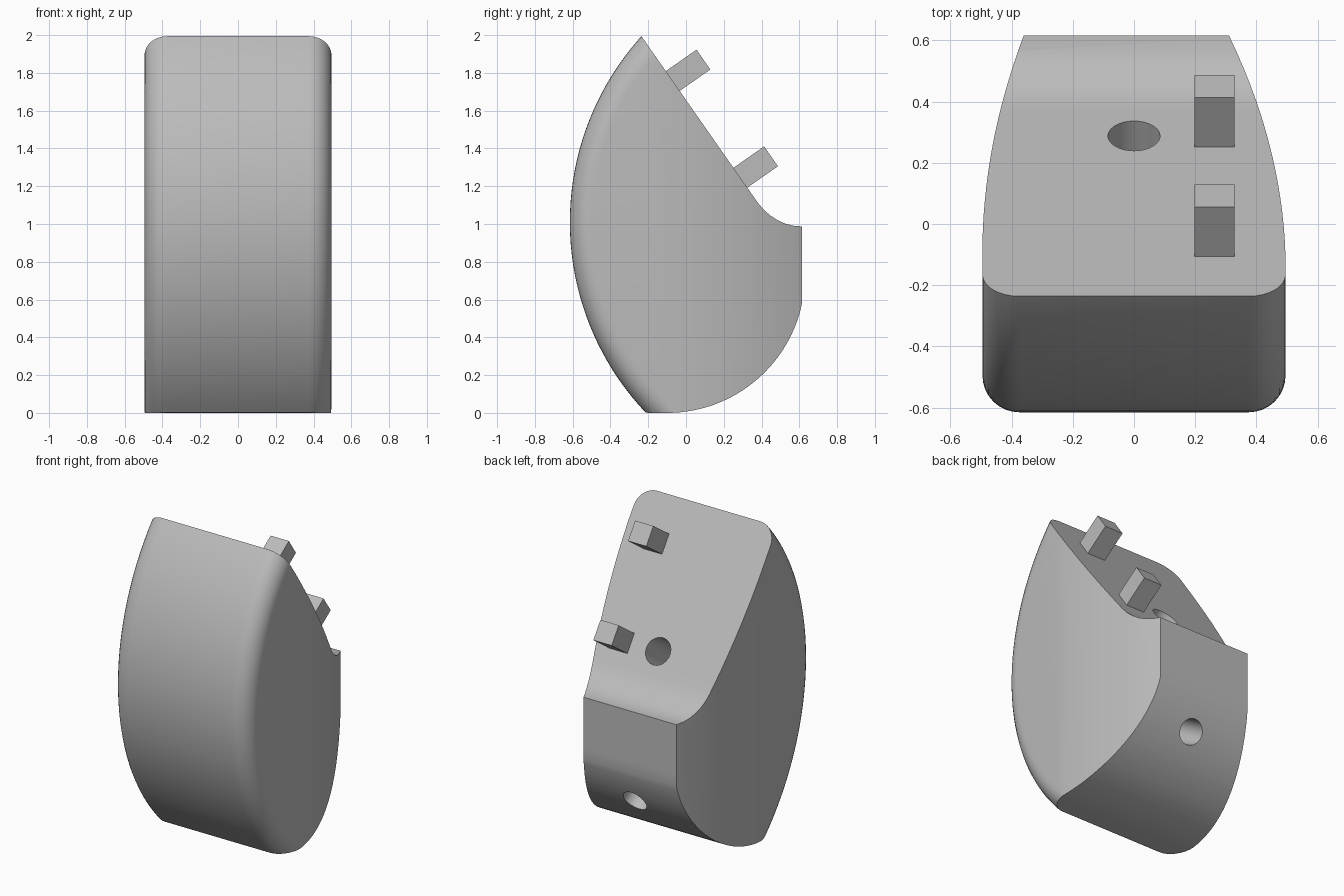
import bpy, bmesh, math
from mathutils import Vector, Matrix

cube = bpy.data.objects.get("Cube")
if cube:
    bpy.data.objects.remove(cube, do_unlink=True)

grey = bpy.data.materials.new("plain_grey")
grey.use_nodes = True
grey.diffuse_color = (0.5, 0.5, 0.5, 1)
grey.node_tree.nodes["Principled BSDF"].inputs["Base Color"].default_value = (0.5, 0.5, 0.5, 1)


def make_object(name, bm):
    bmesh.ops.recalc_face_normals(bm, faces=bm.faces)
    mesh = bpy.data.meshes.new(name)
    bm.to_mesh(mesh)
    bm.free()
    mesh.materials.append(grey)
    obj = bpy.data.objects.new(name, mesh)
    bpy.context.collection.objects.link(obj)
    return obj


def prism(points, along):
    """Closed outline of 3D points, extruded along a vector."""
    bm = bmesh.new()
    face = bm.faces.new([bm.verts.new(p) for p in points])
    ext = bmesh.ops.extrude_face_region(bm, geom=[face])
    bmesh.ops.translate(bm, vec=along, verts=[v for v in ext["geom"] if isinstance(v, bmesh.types.BMVert)])
    bmesh.ops.recalc_face_normals(bm, faces=bm.faces)
    return bm


def arc(cy, cz, r, start, end, n):
    return [(cy + r * math.cos(math.radians(start + (end - start) * i / n)),
             cz + r * math.sin(math.radians(start + (end - start) * i / n))) for i in range(n + 1)]


def activate(obj):
    bpy.ops.object.select_all(action="DESELECT")
    obj.select_set(True)
    bpy.context.view_layer.objects.active = obj


def boolean(obj, cutter, operation):
    cutter.hide_render = True
    mod = obj.modifiers.new("cut", "BOOLEAN")
    mod.operation, mod.solver, mod.object = operation, "EXACT", cutter
    activate(obj)
    bpy.ops.object.modifier_apply(modifier=mod.name)
    bpy.data.objects.remove(cutter, do_unlink=True)


# Bowed front block, with its two long front edges rounded
half = 0.495
bow = arc(0.853, 1.01, 1.468, 128, 232, 48)
bm = prism([(-half, y, z) for y, z in bow + [(1.2, bow[-1][1]), (1.2, bow[0][1])]], (2 * half, 0, 0))
rim = [e for e in bm.edges
       if abs(e.verts[0].co.x - e.verts[1].co.x) < 0.001 and all(v.co.y < 0.1 for v in e.verts)]
bmesh.ops.bevel(bm, geom=rim, offset=0.12, offset_type="OFFSET", segments=8, profile=0.5, affect="EDGES")
body = make_object("body", bm)

# Side outline: sloped back, ledge and rounded underside
side = [(-1, 0.06), (-0.295, 0.06), (-0.275, 0.03), (-0.245, 0.008), (-0.2, 0)]
side += arc(-0.1, 0.73, 0.73, -90, -11.5, 28)
side += [(0.615, 0.66), (0.615, 0.987), (0.565, 0.991), (0.525, 1.002), (0.485, 1.02), (0.445, 1.046),
         (0.41, 1.077), (0.38, 1.113), (-0.24, 2), (-1, 2)]
side = [(min(y, 0.615), z) for y, z in side if True]
boolean(body, make_object("side_cutter", prism([(-1, y, z) for y, z in side], (2, 0, 0))), "INTERSECT")


# Plan outline: flanks curve inward towards the back
def flank(sign, start, taper):
    end = 0.7
    ys = [start + (end - start) * i / 18 for i in range(19)]
    return [(sign * (half + 0.0005 - taper * ((y - start) / (0.615 - start)) ** 2), y, -1) for y in ys]


plan = [(-half - 0.0005, -1, -1), (half + 0.0005, -1, -1)] + flank(1, -0.15, 0.185) + flank(-1, -0.1, 0.135)[::-1]
boolean(body, make_object("plan_cutter", prism(plan, (0, 0, 4))), "INTERSECT")

# Bores in the sloped back and in the underside
slope = Vector((0, 0.887, 0.62)).normalized()
under = Vector((0, 0.605, -0.36)).normalized()
seats = [Vector((0, 0.288, 1.245)), Vector((0, -0.07, 1.757))]
bores = [(seats[0], slope, 0.085), (seats[1], slope, 0.085),
         (Vector((0, 0.505, 0.37)), under, 0.08), (Vector((0, -0.09, 0)), Vector((0, 0, -1)), 0.08)]
for point, normal, radius in bores:
    bm = bmesh.new()
    bmesh.ops.create_cone(bm, cap_ends=True, segments=40, radius1=radius, radius2=radius, depth=0.7)
    bm.transform(Matrix.Translation(point) @ normal.to_track_quat("Z", "Y").to_matrix().to_4x4())
    boolean(body, make_object("bore_cutter", bm), "DIFFERENCE")

activate(body)
bpy.ops.object.shade_smooth_by_angle(angle=math.radians(30))

# Square pegs standing on the sloped back
for name, seat in zip(("lower_peg", "upper_peg"), seats):
    bm = bmesh.new()
    bmesh.ops.create_cube(bm, size=1)
    bmesh.ops.scale(bm, vec=(0.132, 0.128, 0.24), verts=bm.verts)
    tilt = Matrix.Rotation(-math.atan2(slope.y, slope.z), 4, "X")
    bm.transform(Matrix.Translation(seat + Vector((0.263, 0, 0)) + slope * 0.078) @ tilt)
    make_object(name, bm)
